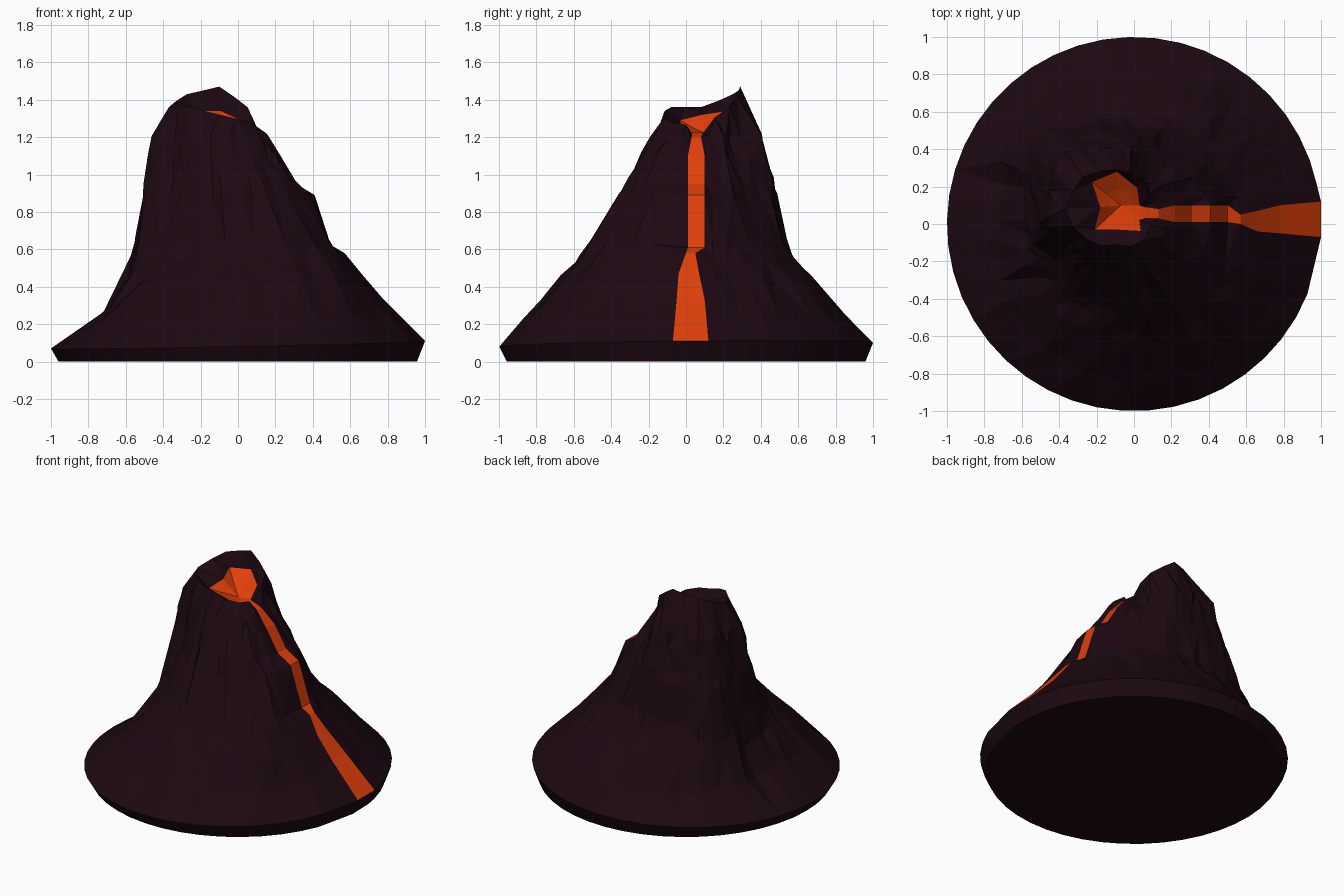
import bpy, bmesh, math, random

if "Cube" in bpy.data.objects:
    bpy.data.objects.remove(bpy.data.objects["Cube"])
random.seed(4)

def material(name, rgb):
    m = bpy.data.materials.new(name)
    m.diffuse_color = (*rgb, 1)
    m.use_nodes = True
    m.node_tree.nodes["Principled BSDF"].inputs["Base Color"].default_value = m.diffuse_color
    return m

rock = material("dark_rock", (0.012, 0.0025, 0.006))
molten = material("molten_lava", (0.75, 0.05, 0.003))

# Reach of the slope from the origin at E, NE, N, NW, W, SW, S, SE per height
CONTOURS = [
    (0.09, [1] * 8),
    (0.25, [.86, .86, .86, .83, .72, .82, .86, .86]),
    (0.45, [.67, .68, .67, .74, .58, .62, .66, .74]),
    (0.60, [.53, .53, .54, .68, .55, .48, .53, .60]),
    (0.90, [.40, .39, .49, .60, .51, .34, .33, .38]),
    (1.20, [.14, .22, .42, .51, .46, .30, .18, .17]),
]
RIM_R = [.06, .20, .29, .37, .37, .24, .11, .10]
RIM_Z = [1.25, 1.36, 1.47, 1.43, 1.36, 1.36, 1.32, 1.28]
POOL_R = [.13, .15, .19, .19, .09, .17, .12, .18]
POOL_Z = [1.22, 1.29, 1.34, 1.34, 1.32, 1.29, 1.26, 1.23]
# Lava channel stations: x, y low, y high, z
LAVA = [(1, -.07, .12, .11), (.78, -.05, .10, .33), (.66, -.04, .07, .47),
        (.57, 0, .05, .58), (.50, .01, .10, .61), (.41, .01, .10, .89),
        (.31, .01, .10, .95), (.22, .01, .10, 1.10), (.13, .03, .08, 1.20),
        (.06, .03, .09, 1.22), (.03, .02, .10, 1.225)]
LEVELS = [.09, .25, .45, .55, .64, .88, .97, 1.10, 1.20]

def around(values, a):
    """Smooth lookup of eight compass values at angle a."""
    t = (a / (math.pi / 4)) % 8
    i, f = int(t) % 8, t - int(t)
    f = (1 - math.cos(f * math.pi)) / 2
    return values[i] * (1 - f) + values[(i + 1) % 8] * f

def reach(z, a):
    for (z0, r0), (z1, r1) in zip(CONTOURS, CONTOURS[1:]):
        if z <= z1 + 1e-6:
            f = (z - z0) / (z1 - z0)
            return around(r0, a) * (1 - f) + around(r1, a) * f

def polar(r, a, z, c):
    """Point whose reach from the origin is r, measured around centre c."""
    d = r - c[0] * math.cos(a) - c[1] * math.sin(a)
    return (c[0] + d * math.cos(a), c[1] + d * math.sin(a), z)

N = 42
angles = [math.radians(12 + (338 - 12) * i / (N - 1)) for i in range(N)]
gully = [random.uniform(-1, 1) for _ in angles]

def snap(a, count):
    step = 2 * math.pi / count
    return min(max(round(a / step), 1), count - 1) * step

def channel(k):
    x, lo, hi, z = LAVA[k]
    return [(x, lo, z), (x, hi, z)]

# Rings of points from the foot up to the crater pool
rings = []
base = [(.96 * math.cos(a), .96 * math.sin(a), 0) for a in angles]
rings.append([(.957, -.067, 0), (.952, .115, 0)] + base)
for k, z in enumerate(LEVELS):
    f = max(0, (z - .3) / .9)
    c = (-.1 * f, .08 * f)
    ring = channel(k)
    for i, a in enumerate(angles):
        if k == 0:
            ring.append((math.cos(a), math.sin(a), .09 + .02 * math.cos(a) + .01 * math.sin(a)))
        else:
            wob = .012 * gully[i] + random.uniform(-.012, .012) - .006
            ring.append(polar(reach(z, a) + wob, a, z + random.uniform(-.02, .02), c))
    rings.append(ring)

# Chunky rim and star-shaped pool: neighbouring columns share corners
C = (-.1, .08)
rim, pool = channel(9), channel(10)
for a in angles:
    s = snap(a, 16)
    rim.append(polar(around(RIM_R, s), s, around(RIM_Z, s), C))
    s = snap(a, 8)
    r = around(POOL_R, s)
    pool.append((-.09 + r * math.cos(s), .09 + r * math.sin(s), around(POOL_Z, s)))
rings += [rim, pool]

def build(name, faces, mat):
    bm = bmesh.new()
    for pts in faces:
        # Drop repeated corners where columns merge
        pts = [p for i, p in enumerate(pts) if math.dist(p, pts[i - 1]) > 1e-5]
        if len(pts) > 2:
            bm.faces.new([bm.verts.new(p) for p in pts])
    bmesh.ops.remove_doubles(bm, verts=bm.verts, dist=1e-5)
    bmesh.ops.triangulate(bm, faces=[f for f in bm.faces if len(f.verts) == 4])
    me = bpy.data.meshes.new(name)
    bm.to_mesh(me)
    bm.free()
    me.materials.append(mat)
    bpy.context.collection.objects.link(bpy.data.objects.new(name, me))

# Column 0 between the two channel edges is lava above the foot
mountain, stream = [rings[0][::-1]], []
M = N + 2
for k in range(len(rings) - 1):
    for i in range(M):
        j = (i + 1) % M
        quad = [rings[k][i], rings[k][j], rings[k + 1][j], rings[k + 1][i]]
        (stream if i == 0 and k > 0 else mountain).append(quad)

# Sunken pool: faceted ring around a low centre
MID = (-.07, .1)
mid = [(MID[0] + (x - MID[0]) * .5, MID[1] + (y - MID[1]) * .5, 1.22 + (z - 1.22) * .45)
       for x, y, z in pool]
lava = []
for i in range(M):
    j = (i + 1) % M
    lava.append([pool[i], pool[j], mid[j], mid[i]])
    lava.append([mid[i], mid[j], (*MID, 1.22)])

build("mountain", mountain, rock)
build("lava_stream", stream, molten)
build("lava_pool", lava, molten)
